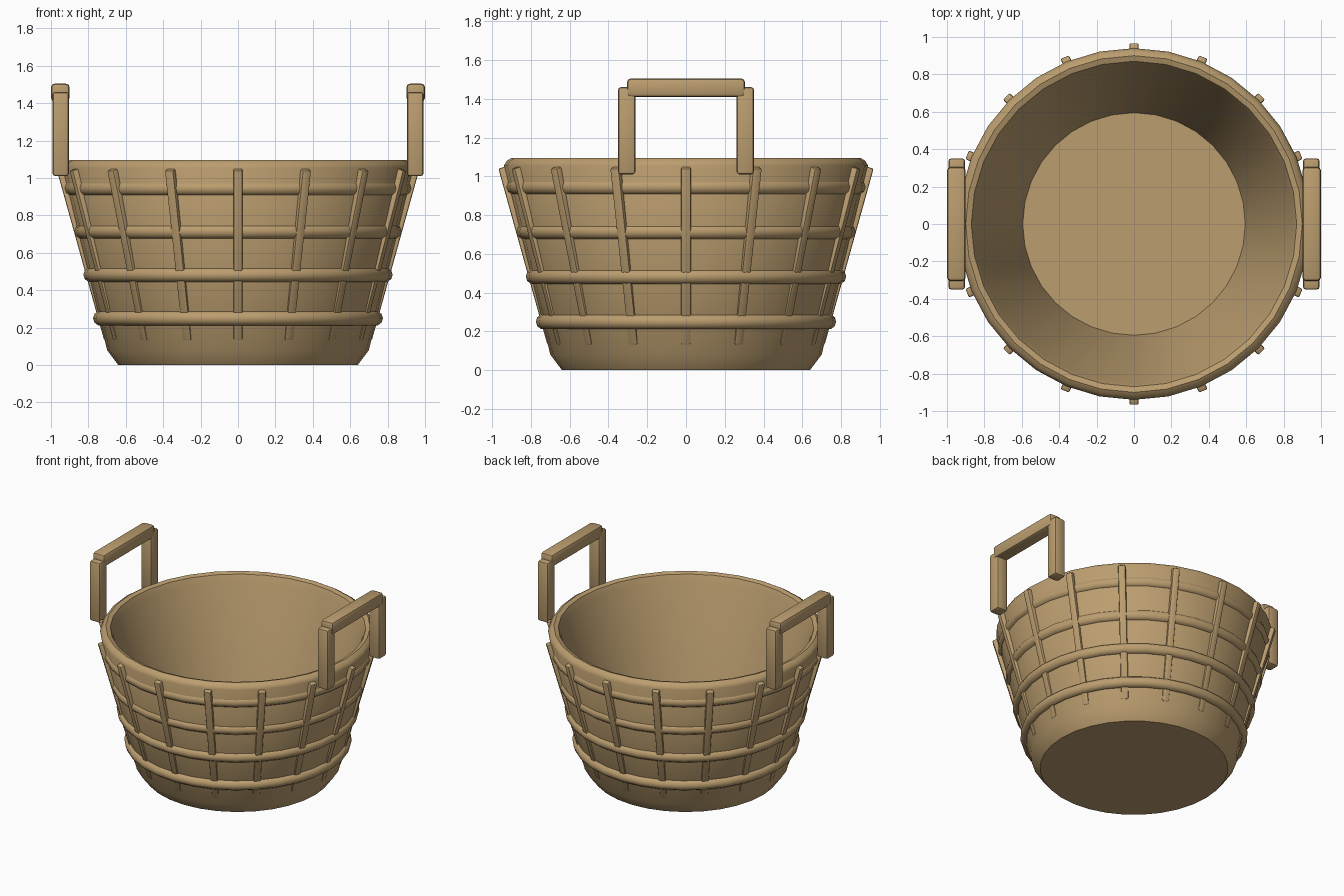
import bpy
import bmesh
from math import cos, sin, pi, radians, atan2, hypot
from mathutils import Matrix, Vector

old = bpy.data.objects.get("Cube")
if old:
    bpy.data.objects.remove(old, do_unlink=True)

SIDES = 32
TAN = (0.50, 0.34, 0.16, 1.0)
wicker = bpy.data.materials.new("tan wicker")
wicker.use_nodes = True
wicker.diffuse_color = TAN
shader = wicker.node_tree.nodes["Principled BSDF"]
shader.inputs["Base Color"].default_value = TAN
shader.inputs["Roughness"].default_value = 0.8


def finish(name, bm, angle=45):
    """Turn a bmesh into a smooth-by-angle object."""
    bmesh.ops.recalc_face_normals(bm, faces=bm.faces)
    mesh = bpy.data.meshes.new(name)
    bm.to_mesh(mesh)
    bm.free()
    mesh.materials.append(wicker)
    obj = bpy.data.objects.new(name, mesh)
    bpy.context.collection.objects.link(obj)
    bpy.ops.object.select_all(action="DESELECT")
    obj.select_set(True)
    bpy.context.view_layer.objects.active = obj
    bpy.ops.object.shade_smooth_by_angle(angle=radians(angle))
    return obj


def lathe(name, profile, closed=False):
    """Revolve (radius, height) points around z; cap the ends if open."""
    bm = bmesh.new()
    rings = [[bm.verts.new((r * cos(2 * pi * i / SIDES), r * sin(2 * pi * i / SIDES), z))
              for i in range(SIDES)] for r, z in profile]
    pairs = list(zip(rings, rings[1:]))
    if closed:
        pairs.append((rings[-1], rings[0]))
    else:
        bm.faces.new(rings[0])
        bm.faces.new(rings[-1])
    for a, b in pairs:
        for i in range(SIDES):
            j = (i + 1) % SIDES
            bm.faces.new((a[i], a[j], b[j], b[i]))
    return finish(name, bm)


def bar(name, size, matrix, bevel):
    """Box with bevelled edges."""
    bm = bmesh.new()
    bmesh.ops.create_cube(bm, size=1, matrix=Matrix.Diagonal((*size, 1)))
    bmesh.ops.bevel(bm, geom=bm.edges[:], offset=bevel, segments=2,
                    profile=0.5, affect="EDGES")
    bm.transform(matrix)
    return finish(name, bm, 35)


# Tapered tub with a rounded rim and an inner floor
lathe("basket_body", [(0.64, 0), (0.70, 0.08), (0.94, 1.055), (0.925, 1.08),
                      (0.90, 1.095), (0.87, 1.085), (0.85, 1.04), (0.595, 0.08)])

# Horizontal hoops
for n, (radius, z) in enumerate([(0.735, 0.25), (0.787, 0.483),
                                 (0.836, 0.715), (0.888, 0.945)]):
    lathe(f"hoop_{n + 1}", [(radius + 0.04 * cos(2 * pi * k / 10),
                             z + 0.04 * sin(2 * pi * k / 10)) for k in range(10)], closed=True)

# Sloping staves around the outside
low, high = Vector((0.715, 0, 0.13)), Vector((0.968, 0, 1.04))
slope = high - low
tilt = atan2(slope.x, slope.z)
depth = 0.045
inward = Vector((-cos(tilt), 0, sin(tilt))) * depth / 2
centre = (low + high) / 2 + inward
for i in range(16):
    place = (Matrix.Rotation(2 * pi * i / 16, 4, "Z") @ Matrix.Translation(centre)
             @ Matrix.Rotation(tilt, 4, "Y"))
    bar(f"stave_{i + 1}", (depth, 0.05, hypot(slope.x, slope.z)), place, 0.009)

# Square handles on both sides
for side, s in (("left", 1), ("right", -1)):
    for end, e in (("front", -1), ("back", 1)):
        bar(f"{side}_handle_{end}_post", (0.088, 0.09, 0.45),
            Matrix.Translation((s * 0.948, e * 0.306, 1.235)), 0.015)
    bar(f"{side}_handle_grip", (0.1, 0.61, 0.095),
        Matrix.Translation((s * 0.95, 0, 1.457)), 0.02)
